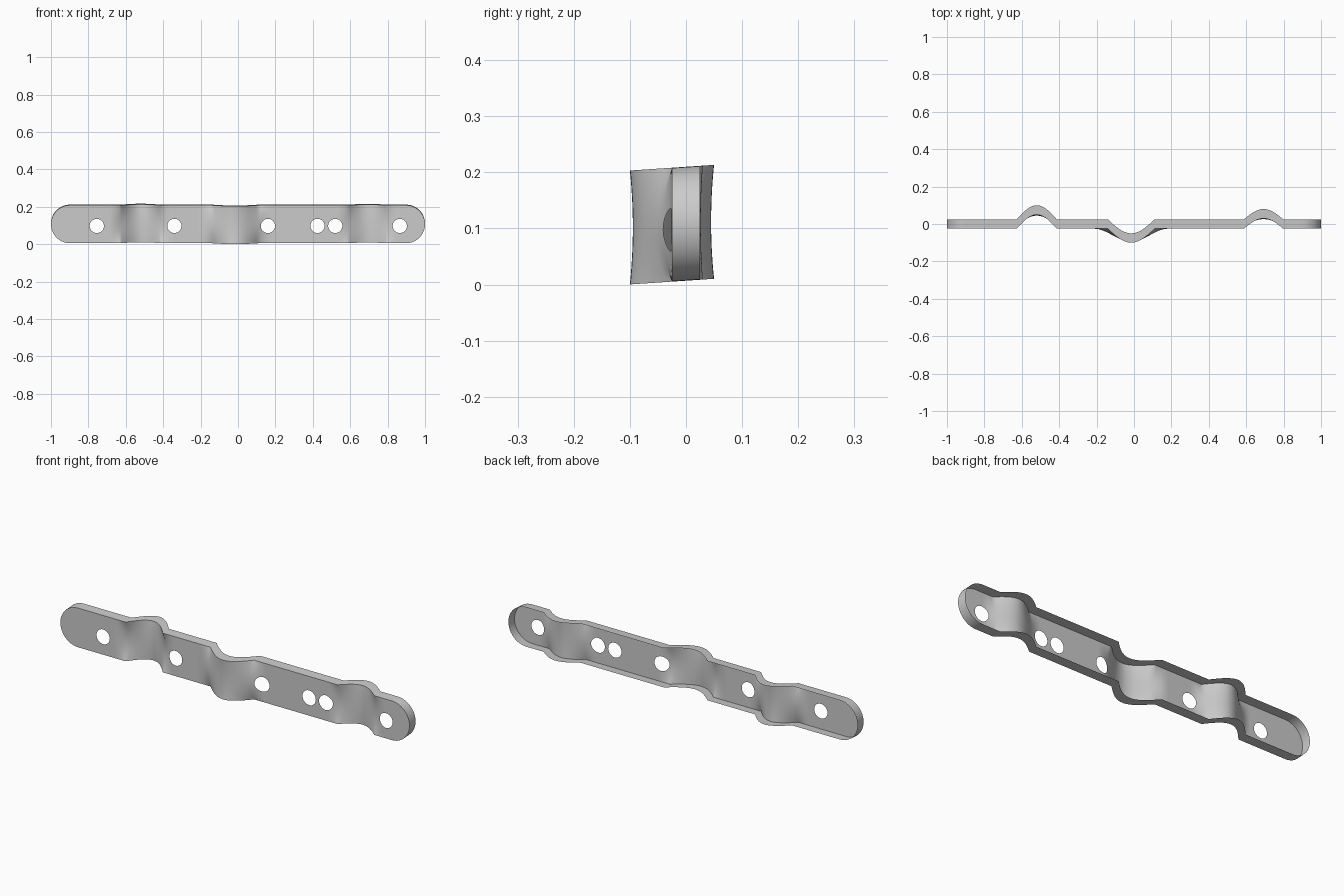
import bpy, bmesh, math
from mathutils import Vector
from mathutils.geometry import delaunay_2d_cdt

if "Cube" in bpy.data.objects:
    bpy.data.objects.remove(bpy.data.objects["Cube"])

R = 0.1015          # half height of the strip and radius of its round ends
MID = 0.1085        # height of the centre line
FRONT, DEPTH = -0.025, 0.05
HOLE_R, HOLE_Z = 0.038, -0.009
HOLES = [-0.755, -0.34, 0.16, 0.425, 0.52, 0.865]
# bend centre, half width, height
BENDS = [(-0.52, 0.107, 0.075), (-0.015, 0.125, -0.075), (0.693, 0.105, 0.055)]


def bend(x, v):
    """Crisp arcs along the edges, softened into wide waves at mid height."""
    t = min(1, abs(v) / R) ** 2
    y = 0
    for cx, hw, h in BENDS:
        d = abs(x - cx)
        crisp = math.cos(math.pi / 2 * d / hw) if d < hw else 0
        soft = 0.5 + 0.5 * math.cos(math.pi * d / (1.6 * hw)) if d < 1.6 * hw else 0
        y += h * (t * crisp + (1 - t) * 0.93 * soft)
    return y


def place(x, y, v):
    return (x, y, MID + v + 0.067 * y)


# Stations along the straight edges, including the bend corners
xs = {-1 + R, 1 - R}
for cx, hw, h in BENDS:
    xs.update(cx + hw * i / 10 for i in range(-16, 17))
xs.update(-0.86 + 0.04 * i for i in range(44))
stations = []
for x in sorted(xs):
    if -1 + R <= x <= 1 - R and (not stations or x - stations[-1] > 0.004):
        stations.append(x)
stations[-1] = 1 - R

# Outline: straight edges and round ends
pts = [Vector((x, -R)) for x in stations]
N = 24
pts += [Vector((1 - R + R * math.sin(math.pi * i / N), -R * math.cos(math.pi * i / N))) for i in range(1, N)]
pts += [Vector((x, R)) for x in reversed(stations)]
pts += [Vector((-1 + R - R * math.sin(math.pi * i / N), R * math.cos(math.pi * i / N))) for i in range(1, N)]
n_out = len(pts)
edges = [(i, (i + 1) % n_out) for i in range(n_out)]

# Hole outlines
for hx in HOLES:
    s = len(pts)
    pts += [Vector((hx + HOLE_R * math.cos(math.tau * i / 32), HOLE_Z + HOLE_R * math.sin(math.tau * i / 32))) for i in range(32)]
    edges += [(s + i, s + (i + 1) % 32) for i in range(32)]

# Interior points that let the sheet bend
for x in stations:
    for k in range(-6, 7):
        p = Vector((x, R * k / 7))
        if all((p - Vector((hx, HOLE_Z))).length > HOLE_R + 0.006 for hx in HOLES):
            pts.append(p)

verts, _, faces, orig, _, _ = delaunay_2d_cdt(pts, edges, [], 1, 1e-6)

bm = bmesh.new()
bv = [bm.verts.new(place(p.x, FRONT + bend(p.x, p.y), p.y)) for p in verts]
for f in faces:
    c = sum((verts[i] for i in f), Vector((0, 0))) / len(f)
    if all((c - Vector((hx, HOLE_Z))).length > HOLE_R for hx in HOLES):
        bm.faces.new([bv[i] for i in f])

# Rim wall folded back from the outline
where = {o: i for i, os in enumerate(orig) for o in os}
outline = [where[i] for i in range(n_out)]
rim = []
for i in outline:
    p = verts[i]
    rim.append(bm.verts.new(place(p.x, FRONT + DEPTH + bend(p.x, p.y), p.y)))
for i in range(n_out):
    j = (i + 1) % n_out
    bm.faces.new((bv[outline[j]], bv[outline[i]], rim[i], rim[j]))
bmesh.ops.delete(bm, geom=[v for v in bm.verts if not v.link_faces], context='VERTS')

mesh = bpy.data.meshes.new("bent_strip")
bm.to_mesh(mesh)
bm.free()
strip = bpy.data.objects.new("bent_strip", mesh)
bpy.context.collection.objects.link(strip)
bpy.context.view_layer.objects.active = strip
strip.select_set(True)
bpy.ops.object.shade_smooth_by_angle(angle=math.radians(35))
